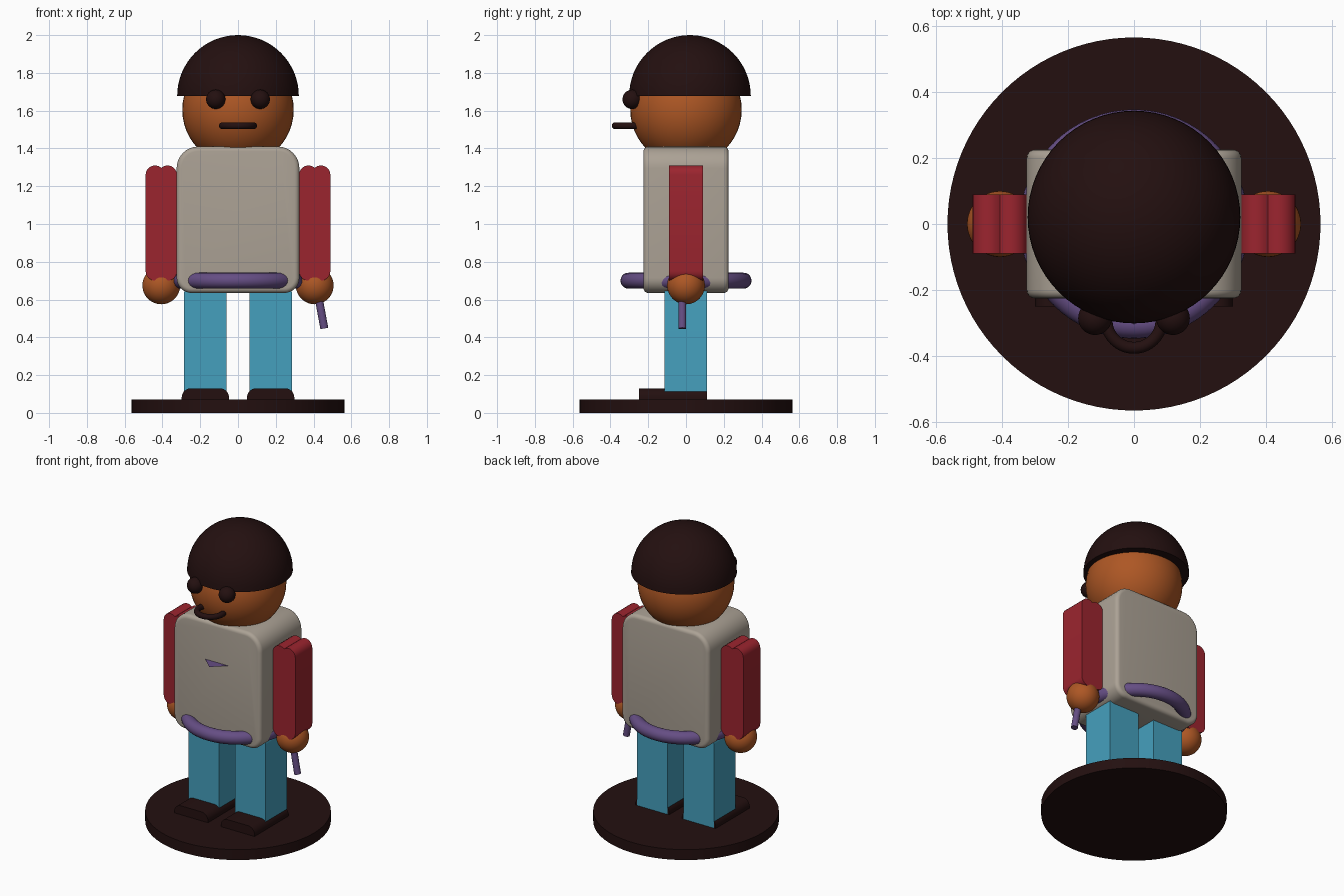
import bpy, bmesh, math
from mathutils import Vector

cube = bpy.data.objects.get("Cube")
if cube:
    bpy.data.objects.remove(cube, do_unlink=True)


def material(name, rgb):
    m = bpy.data.materials.new(name)
    m.use_nodes = True
    colour = (*rgb, 1)
    m.diffuse_color = colour
    m.node_tree.nodes["Principled BSDF"].inputs["Base Color"].default_value = colour
    return m


DARK = material("dark brown", (0.017, 0.005, 0.005))
SKIN = material("orange skin", (0.42, 0.095, 0.018))
BEIGE = material("warm grey", (0.41, 0.36, 0.30))
RED = material("crimson", (0.33, 0.018, 0.028))
BLUE = material("teal blue", (0.06, 0.35, 0.51))
PURPLE = material("purple", (0.13, 0.075, 0.23))


def finish(ob, name, mat):
    ob.name = ob.data.name = name
    ob.data.materials.append(mat)
    bpy.ops.object.select_all(action="DESELECT")
    ob.select_set(True)
    bpy.context.view_layer.objects.active = ob
    bpy.ops.object.shade_smooth_by_angle(angle=math.radians(35))
    return ob


def from_bmesh(bm, name, mat):
    mesh = bpy.data.meshes.new(name)
    bm.to_mesh(mesh)
    bm.free()
    ob = bpy.data.objects.new(name, mesh)
    bpy.context.collection.objects.link(ob)
    return finish(ob, name, mat)


def sphere(name, mat, centre, radius):
    bpy.ops.mesh.primitive_uv_sphere_add(segments=48, ring_count=24, radius=radius, location=centre)
    return finish(bpy.context.object, name, mat)


def ring(name, mat, centre, major, minor):
    bpy.ops.mesh.primitive_torus_add(major_segments=64, minor_segments=20, location=centre,
                                     major_radius=major, minor_radius=minor)
    return finish(bpy.context.object, name, mat)


def cylinder(name, mat, start, end, radius, sides):
    start, end = Vector(start), Vector(end)
    bpy.ops.mesh.primitive_cylinder_add(vertices=sides, radius=radius, depth=(end - start).length,
                                        location=(start + end) / 2)
    ob = bpy.context.object
    ob.rotation_euler = (end - start).to_track_quat("Z", "Y").to_euler()
    return finish(ob, name, mat)


def arc(cx, cz, r, a0, a1, steps=8):
    return [(cx + r * math.cos(a), cz + r * math.sin(a))
            for a in (math.radians(a0 + (a1 - a0) * i / steps) for i in range(steps + 1))]


def rounded(cx, half, z0, z1, r_bottom, r_top):
    """Front outline with rounded corners; a zero radius gives a square corner."""
    pts = []
    for sx, top, a in ((1, True, 0), (-1, True, 90), (-1, False, 180), (1, False, 270)):
        r = r_top if top else r_bottom
        x, z = cx + sx * (half - r), (z1 - r if top else z0 + r)
        pts += arc(x, z, r, a, a + 90) if r else [(x, z)]
    return pts


def prism(name, mat, outline, y0, y1, edge=0):
    """Extrude a front outline along y, optionally softening both rims."""
    bm = bmesh.new()
    face = bm.faces.new([bm.verts.new((x, y0, z)) for x, z in outline])
    new = bmesh.ops.extrude_face_region(bm, geom=[face])["geom"]
    bmesh.ops.translate(bm, vec=(0, y1 - y0, 0), verts=[v for v in new if isinstance(v, bmesh.types.BMVert)])
    bmesh.ops.recalc_face_normals(bm, faces=bm.faces)
    if edge:
        rims = [e for e in bm.edges if abs(e.verts[0].co.y - e.verts[1].co.y) < 1e-5]
        bmesh.ops.bevel(bm, geom=rims, offset=edge, segments=5, profile=0.5, affect="EDGES")
    return from_bmesh(bm, name, mat)


# Round stand
cylinder("stand", DARK, (0, 0, 0), (0, 0, 0.07), 0.565, 96)

# Torso and belt
prism("torso", BEIGE, rounded(0, 0.325, 0.635, 1.41, 0.08, 0.115), -0.225, 0.225, 0.025)
ring("belt", PURPLE, (0, 0, 0.70), 0.305, 0.042)

# Thin pointed pin lying level on the chest
bm = bmesh.new()
bm.faces.new([bm.verts.new(p) for p in ((-0.09, -0.22, 1.15), (0, -0.305, 1.15), (0.09, -0.22, 1.15))])
from_bmesh(bm, "chest_pin", PURPLE)

# Limbs and eyes, mirrored
for side, s in (("left", 1), ("right", -1)):
    prism(side + "_leg", BLUE, rounded(s * 0.173, 0.113, 0.04, 0.66, 0, 0.03), -0.115, 0.112)
    prism(side + "_shoe", DARK, rounded(s * 0.173, 0.125, 0.03, 0.13, 0, 0.048), -0.25, 0.11)

    # Sleeve outline has twin rounded lobes at each end
    cx, off, r = s * 0.406, 0.033, 0.05
    inner = math.degrees(math.acos(-off / r))
    outline = (arc(cx + off, 1.26, r, 0, inner) + arc(cx - off, 1.26, r, 180 - inner, 180)[1:]
               + arc(cx - off, 0.75, r, 180, 180 + inner) + arc(cx + off, 0.75, r, 360 - inner, 360)[1:])
    prism(side + "_sleeve", RED, outline, -0.09, 0.09)

    sphere(side + "_hand", SKIN, (s * 0.406, 0, 0.675), 0.1)
    sphere(side + "_eye", DARK, (s * 0.118, -0.285, 1.66), 0.051)

# Stick held in the left hand
cylinder("stick", PURPLE, (0.41, -0.02, 0.70), (0.457, -0.02, 0.447), 0.021, 24)

# Head and mouth
sphere("head", SKIN, (0, 0, 1.605), 0.295)
ring("mouth", DARK, (0, -0.292, 1.52), 0.083, 0.018)

# Hair: half a sphere with a flat underside
bm = bmesh.new()
bmesh.ops.create_uvsphere(bm, u_segments=64, v_segments=32, radius=0.322)
bmesh.ops.bisect_plane(bm, geom=bm.verts[:] + bm.edges[:] + bm.faces[:], plane_co=(0, 0, 0),
                       plane_no=(0, 0, 1), clear_inner=True)
bmesh.ops.holes_fill(bm, edges=[e for e in bm.edges if e.is_boundary], sides=0)
bmesh.ops.recalc_face_normals(bm, faces=bm.faces)
bmesh.ops.translate(bm, vec=(0, 0.021, 1.678), verts=bm.verts)
from_bmesh(bm, "hair", DARK)
